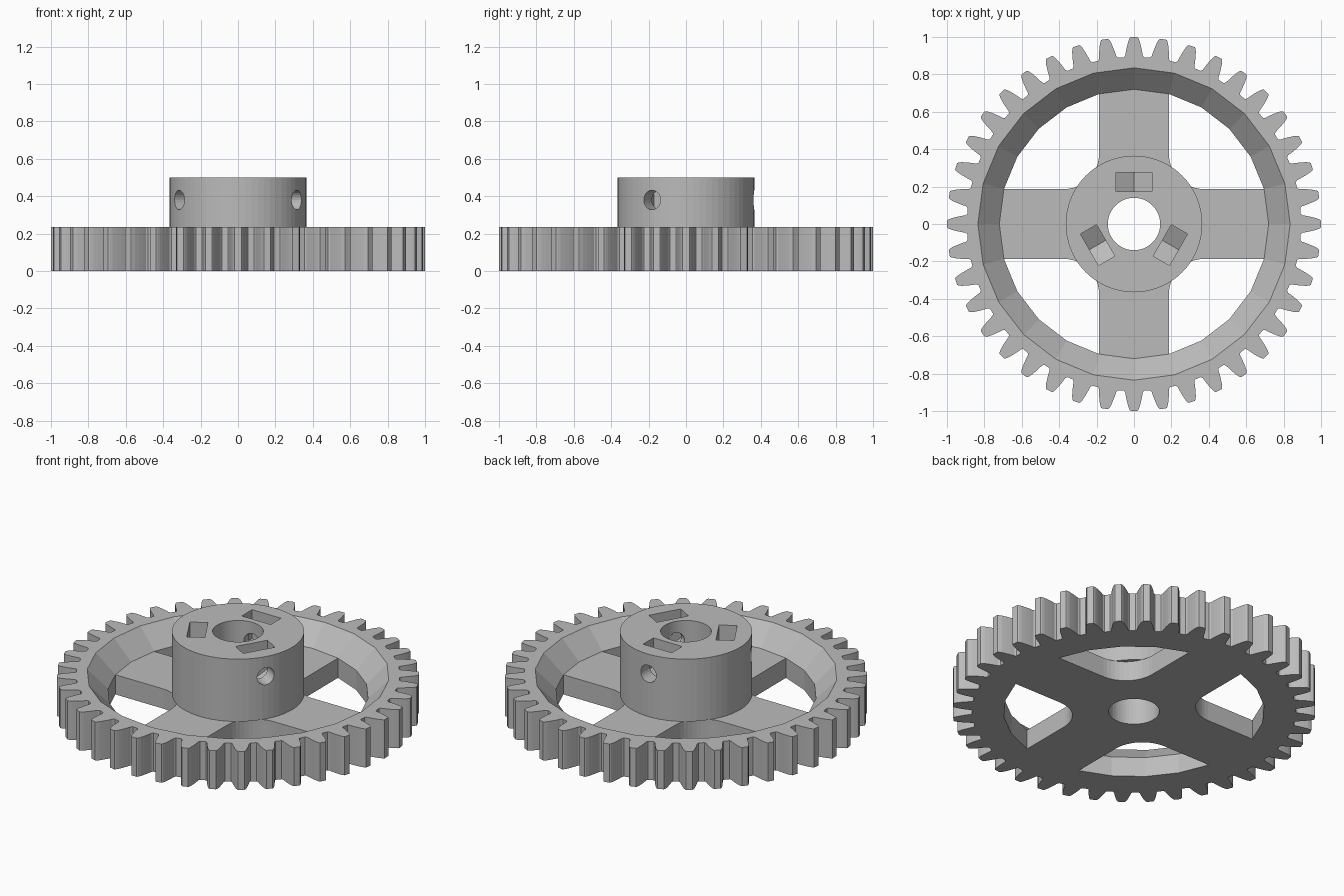
import bpy, bmesh
from math import sin, cos, pi, radians
from mathutils import Matrix, Vector

if "Cube" in bpy.data.objects:
    bpy.data.objects.remove(bpy.data.objects["Cube"])

grey = bpy.data.materials.new("plain grey")
grey.use_nodes = True
colour = (0.5, 0.5, 0.5, 1)
grey.diffuse_color = colour
grey.node_tree.nodes["Principled BSDF"].inputs["Base Color"].default_value = colour


def polar(r, a):
    return (r * cos(a), r * sin(a))


def ring(r, n):
    return [polar(r, 2 * pi * i / n) for i in range(n)]


def prism(name, pts, z0, z1, top=1.0, matrix=Matrix()):
    """Extrude a closed counter-clockwise outline, with an optional top scale."""
    bm = bmesh.new()
    low = [bm.verts.new((x, y, z0)) for x, y in pts]
    high = [bm.verts.new((x * top, y * top, z1)) for x, y in pts]
    n = len(pts)
    bm.faces.new(low[::-1])
    bm.faces.new(high)
    for i in range(n):
        j = (i + 1) % n
        bm.faces.new((low[i], low[j], high[j], high[i]))
    bm.transform(matrix)
    bmesh.ops.recalc_face_normals(bm, faces=bm.faces)
    mesh = bpy.data.meshes.new(name)
    bm.to_mesh(mesh)
    bm.free()
    mesh.materials.append(grey)
    obj = bpy.data.objects.new(name, mesh)
    bpy.context.collection.objects.link(obj)
    return obj


def cut(target, cutter):
    """Subtract the cutter, then discard it."""
    cutter.hide_render = True
    mod = target.modifiers.new("cut", 'BOOLEAN')
    mod.operation = 'DIFFERENCE'
    mod.solver = 'EXACT'
    mod.object = cutter
    bpy.context.view_layer.objects.active = target
    bpy.ops.object.modifier_apply(modifier=mod.name)
    bpy.data.objects.remove(cutter)


RIM_TOP, WEB_TOP, HUB_TOP = 0.235, 0.12, 0.5
RIM_R, WEB_R, HUB_R, BORE_R = 0.835, 0.72, 0.365, 0.14
TEETH = 40

# Toothed wheel: half a tooth as (radius, half width), mirrored and repeated
flank = [(0.893, 0.054), (0.902, 0.047), (0.925, 0.043),
         (0.952, 0.037), (0.978, 0.030), (0.994, 0.023), (1.0, 0.018)]
tooth = [(r, -w) for r, w in flank] + [(r, w) for r, w in reversed(flank)]
outline = [polar(r, 2 * pi * i / TEETH + w / r) for i in range(TEETH) for r, w in tooth]
wheel = prism("toothed_wheel", outline, 0, RIM_TOP)

# Conical recess above the spokes, extended past the top at the same slope
rise = 0.2
cut(wheel, prism("recess_cutter", ring(WEB_R, 24), WEB_TOP, WEB_TOP + rise,
                 (WEB_R + rise * (RIM_R - WEB_R) / (RIM_TOP - WEB_TOP)) / WEB_R))

# Four windows with a rounded inner corner leave four spokes
fillet = 0.19
edge = WEB_R * sin(radians(15))
window = [polar(WEB_R, radians(a)) for a in range(15, 76, 15)]
for i in range(13):
    x, y = polar(fillet, pi + i * pi / 24)
    window.append((edge + fillet + x, edge + fillet + y))
for k in range(4):
    cut(wheel, prism("window_cutter", window, -0.1, WEB_TOP + 0.02,
                     matrix=Matrix.Rotation(k * pi / 2, 4, 'Z')))
cut(wheel, prism("bore_cutter", ring(BORE_R, 48), -0.1, 0.6))

# Hub with shaft bore
hub = prism("hub", ring(HUB_R, 64), WEB_TOP, HUB_TOP)
cut(hub, prism("bore_cutter", ring(BORE_R, 48), 0, 0.6))

# Three nut slots with V-shaped floors, each crossed by a radial screw hole
screw_z, flat = 0.38, 0.097
slot = [(-flat, 0.325), (0, 0.27), (flat, 0.325), (flat, 0.6), (-flat, 0.6)]
for degrees in (90, 210, 330):
    a = radians(degrees)
    radial, tangent, up = Vector((cos(a), sin(a), 0)), Vector((-sin(a), cos(a), 0)), Vector((0, 0, 1))
    frame = Matrix((tangent, up, radial)).transposed().to_4x4()
    cut(hub, prism("slot_cutter", slot, 0.175, 0.275, matrix=frame))
    hole = [(x, y + screw_z) for x, y in ring(0.052, 24)]
    cut(hub, prism("screw_hole_cutter", hole, 0.02, 0.5, matrix=frame))
